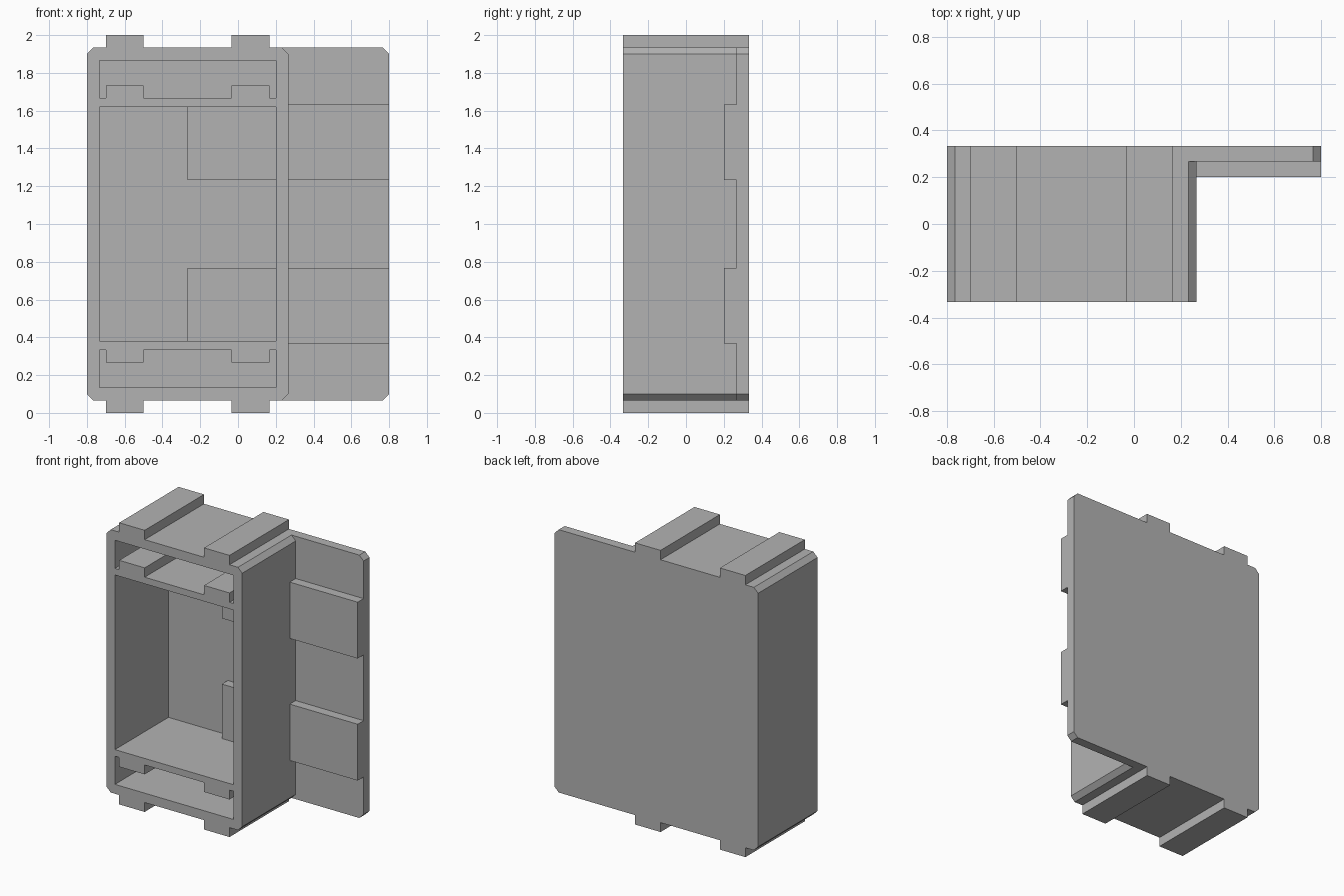
import bpy
import math

if "Cube" in bpy.data.objects:
    bpy.data.objects.remove(bpy.data.objects["Cube"], do_unlink=True)

U = 1 / 15          # module size: the whole block is 30 modules tall
MID = 15            # height of the horizontal symmetry plane, in modules
RAILS = [(-10.5, -7.5), (-0.5, 2.5)]

grey = bpy.data.materials.new("plain grey")
grey.use_nodes = True
colour = (0.45, 0.45, 0.45, 1)
grey.diffuse_color = colour
grey.node_tree.nodes["Principled BSDF"].inputs["Base Color"].default_value = colour


def flip(points):
    """Mirror a profile about the horizontal symmetry plane."""
    return [(x, 2 * MID - z) for x, z in reversed(points)]


def extrude(name, loops, y0, y1):
    """Extrude a front profile (outer loop plus holes) from y0 to y1."""
    curve = bpy.data.curves.new(name, "CURVE")
    curve.dimensions = "2D"
    curve.fill_mode = "BOTH"
    curve.extrude = (y1 - y0) * U / 2
    for loop in loops:
        spline = curve.splines.new("POLY")
        spline.points.add(len(loop) - 1)
        for point, (x, z) in zip(spline.points, loop):
            point.co = (x * U, z * U, 0, 1)
        spline.use_cyclic_u = True
    obj = bpy.data.objects.new(name, curve)
    bpy.context.collection.objects.link(obj)
    obj.rotation_euler.x = math.pi / 2
    obj.location.y = (y0 + y1) * U / 2
    bpy.ops.object.select_all(action="DESELECT")
    obj.select_set(True)
    bpy.context.view_layer.objects.active = obj
    bpy.ops.object.convert(target="MESH")
    bpy.ops.object.transform_apply(location=True, rotation=True, scale=True)
    obj = bpy.context.object
    obj.data.materials.clear()
    obj.data.materials.append(grey)
    for face in obj.data.polygons:
        face.use_smooth = False
    return obj


def rail_steps(base):
    """Profile of the two raised rails, left to right."""
    return [p for a, b in RAILS
            for p in ((a, base), (a, base + 1), (b, base + 1), (b, base))]


def outline(right):
    """Chamfered outer profile with rails on the top and bottom."""
    c = 0.5
    top = [(-12, 29 - c), (-12 + c, 29)] + rail_steps(29) + [(right - c, 29), (right, 29 - c)]
    return top + flip(top)


# Hollow body: one large bay between two stepped rail slots
bay = [(-11, 5.7), (3, 5.7), (3, 24.3), (-11, 24.3)]
slot = [(-11, 28), (-11, 25)] + rail_steps(25) + [(3, 25), (3, 28)]
extrude("hollow_body", [outline(4), bay, slot, flip(slot)], -5, 4)

# Back plate, extending past the body on one side
extrude("back_plate", [outline(12)], 4, 5)

# Ribs on the front of the back plate, passing through the side wall
rib = [(-4, 18.5), (12, 18.5), (12, 24.5), (-4, 24.5)]
for name, profile in (("upper_rib", rib), ("lower_rib", flip(rib))):
    extrude(name, [profile], 3, 4)
